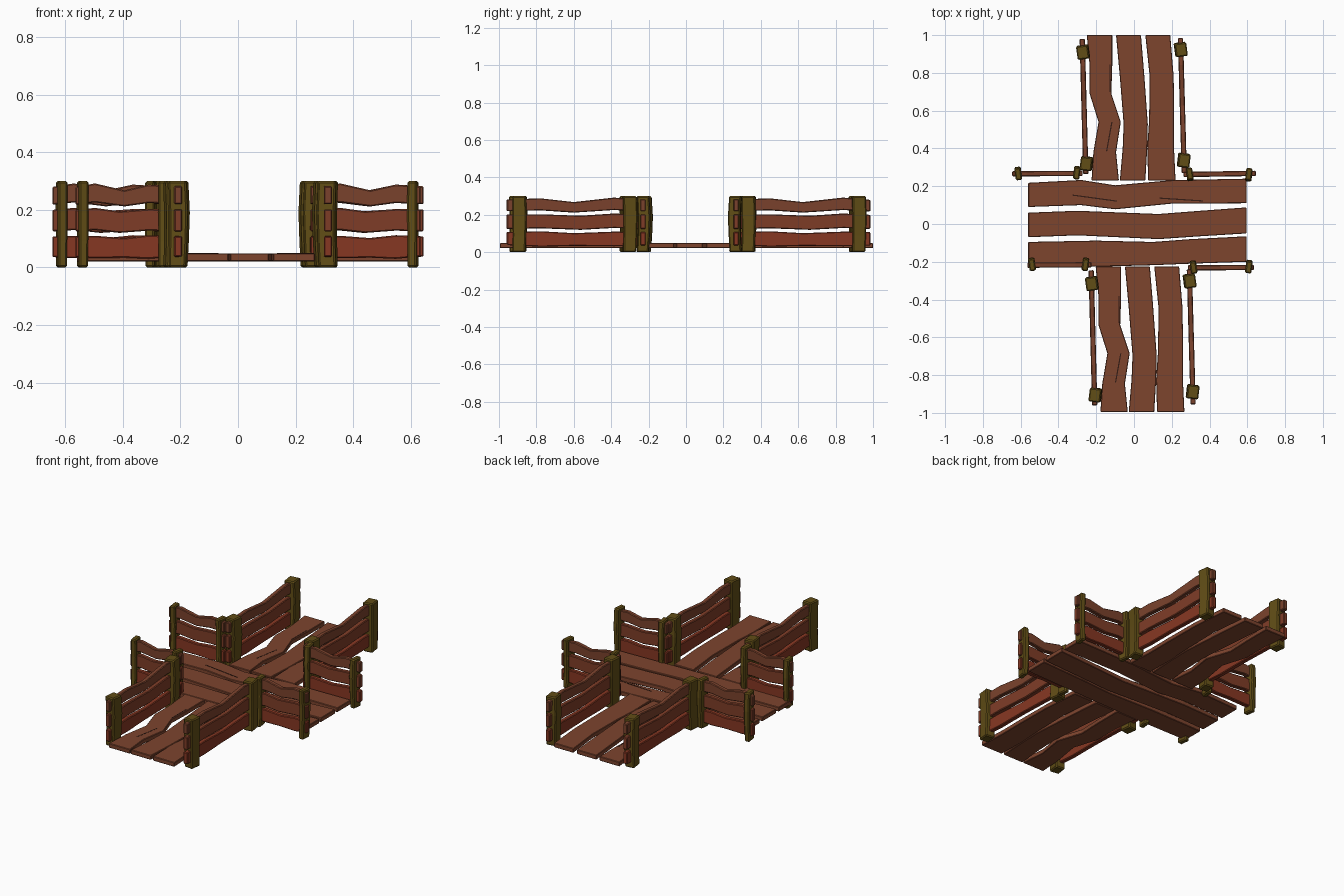
import bpy, bmesh, math
from mathutils import Vector

if "Cube" in bpy.data.objects:
    bpy.data.objects.remove(bpy.data.objects["Cube"])


def mat(name, col):
    m = bpy.data.materials.new(name)
    m.diffuse_color = (*col, 1)
    m.use_nodes = True
    m.node_tree.nodes["Principled BSDF"].inputs["Base Color"].default_value = m.diffuse_color
    return m


DECK = mat("deck_wood", (0.205, 0.058, 0.027))
RAILS = [mat("low_rail_wood", (0.24, 0.038, 0.016)),
         mat("mid_rail_wood", (0.21, 0.046, 0.02)),
         mat("top_rail_wood", (0.195, 0.054, 0.025))]
POST = mat("post_wood", (0.12, 0.075, 0.008))
CRACK = mat("crack_dark", (0.035, 0.012, 0.007))


def loft(name, rings, material, bevel=0.004):
    """Skin a list of four-cornered rings into a closed bar."""
    bm = bmesh.new()
    vs = [[bm.verts.new(p) for p in r] for r in rings]
    for a, b in zip(vs, vs[1:]):
        for i in range(4):
            j = (i + 1) % 4
            bm.faces.new((a[i], a[j], b[j], b[i]))
    bm.faces.new(vs[0])
    bm.faces.new(vs[-1])
    bmesh.ops.recalc_face_normals(bm, faces=bm.faces)
    me = bpy.data.meshes.new(name)
    bm.to_mesh(me)
    bm.free()
    me.materials.append(material)
    ob = bpy.data.objects.new(name, me)
    bpy.context.collection.objects.link(ob)
    if bevel:
        mod = ob.modifiers.new("edge", 'BEVEL')
        mod.width = bevel
        mod.segments = 1
        mod.limit_method = 'ANGLE'
        mod.angle_limit = math.radians(50)
    return ob


def plank(name, pts, along_y, z0=0.022, z1=0.049, material=DECK, bevel=0.003):
    """pts: (position along the plank, low edge, high edge)."""
    rings = []
    for u, a, b in pts:
        ring = [(a, z0), (b, z0), (b, z1), (a, z1)]
        rings.append([(w, u, z) if along_y else (u, w, z) for w, z in ring])
    return loft(name, rings, material, bevel)


def crack(name, p, q, w=0.006):
    """Thin dark split lying on the deck."""
    p, q = Vector((*p, 0.0)), Vector((*q, 0.0))
    d = (q - p).normalized()
    n = Vector((-d.y, d.x, 0)) * w / 2
    z0, z1 = Vector((0, 0, 0.047)), Vector((0, 0, 0.0498))
    loft(name, [[c - n + z0, c + n + z0, c + n + z1, c - n + z1] for c in (p, q)], CRACK, 0)


def post(name, x, y, sx, sy, rot, bend):
    """Crooked square post; bend pushes its middle sideways."""
    rings = []
    for z, s, b in ((0, 0.92, -0.3), (0.09, 0.95, 0.6), (0.19, 1.0, 1), (0.3, 0.97, 0)):
        ring = []
        for i, j in ((-1, -1), (1, -1), (1, 1), (-1, 1)):
            px, py = i * sx * s / 2, j * sy * s / 2
            ring.append((x + bend[0] * b + px * math.cos(rot) - py * math.sin(rot),
                         y + bend[1] * b + px * math.sin(rot) + py * math.cos(rot), z))
        rings.append(ring)
    loft(name, rings, POST, 0.006)


# Rail edges: (fraction of length, bottom z, top z)
RAIL_SHAPES = [
    [(0, .036, .108), (.2, .032, .110), (.5, .034, .102), (.75, .03, .112), (1, .038, .108)],
    [(0, .125, .200), (.2, .130, .207), (.45, .120, .195), (.75, .128, .203), (1, .125, .202)],
    [(0, .218, .280), (.2, .226, .292), (.5, .212, .268), (.75, .224, .288), (1, .220, .282)],
]


def fence(name, p, q, posts, size, bend, thick=0.028):
    """Three wavy rails from p to q and a post at each listed place."""
    p, q = Vector(p), Vector(q)
    d = q - p
    n = Vector((-d.y, d.x)).normalized() * thick / 2
    for k, shape in enumerate(RAIL_SHAPES):
        rings = []
        for t, a, b in shape:
            c = p + d * t
            l, r = c - n, c + n
            rings.append([(l.x, l.y, a), (r.x, r.y, a), (r.x, r.y, b), (l.x, l.y, b)])
        loft(f"{name}_rail_{k + 1}", rings, RAILS[k])
    for k, (x, y) in enumerate(posts):
        post(f"{name}_post_{k + 1}", x, y, *size, math.radians((8, -7)[k]), bend)


# Long walkway: the back half, then the same half shifted to the front
LONG = [
    [(1, -.25, -.115), (.84, -.235, -.115), (.69, -.235, -.12), (.54, -.188, -.07),
     (.38, -.215, -.095), (.23, -.225, -.08)],
    [(1, -.095, .037), (.78, -.075, .055), (.53, -.055, .073), (.4, -.06, .07), (.23, -.075, .06)],
    [(1, .06, .192), (.78, .083, .21), (.55, .08, .213), (.4, .07, .212), (.23, .075, .22)],
]
for side, dx, dy in (("back", 0, 0), ("front", .047, -1.225)):
    for i, pts in enumerate(LONG):
        # front half is pulled in slightly so it ends at y = -1
        plank(f"{side}_deck_plank_{i + 1}",
              [(max(u + dy, -1), a + dx, b + dx) for u, a, b in pts], True)
    crack(f"{side}_crack_1", (-.127 + dx, .845 + dy), (-.127 + dx, .70 + dy))
    crack(f"{side}_crack_2", (-.117 + dx, .54 + dy), (-.145 + dx, .385 + dy))
    fence(f"{side}_left_fence", (-.274 + dx, .98 + dy), (-.255 + dx, .265 + dy),
          [(-.272 + dx, .908 + dy), (-.254 + dx, .318 + dy)], (.064, .074), (.004, .003))
    fence(f"{side}_right_fence", (.246 + dx, .985 + dy), (.266 + dx, .27 + dy),
          [(.25 + dx, .922 + dy), (.266 + dx, .335 + dy)], (.064, .074), (-.004, .003))

# Cross walkway
CROSS = [
    [(-.56, .09, .218), (-.28, .10, .233), (-.1, .078, .205), (.2, .108, .232), (.595, .11, .24)],
    [(-.56, -.07, .06), (-.3, -.06, .07), (.13, -.08, .053), (.35, -.065, .07), (.595, -.05, .088)],
    [(-.56, -.226, -.095), (-.2, -.226, -.088), (.1, -.218, -.095), (.3, -.21, -.08),
     (.595, -.2, -.065)],
]
for i, pts in enumerate(CROSS):
    plank(f"cross_deck_plank_{i + 1}", pts, False, 0.0215, 0.0485)
crack("cross_crack_1", (-.325, .153), (-.09, .121))
crack("cross_crack_2", (.135, .137), (.365, .122))

# Short fences on the cross walkway
S = (.034, .066)
fence("left_back_fence", (-.645, .266), (-.272, .268), [(-.613, .264), (-.303, .268)], S, (0, .006))
fence("right_back_fence", (.262, .262), (.645, .268), [(.295, .266), (.608, .264)], S, (0, -.006))
fence("left_front_fence", (-.565, -.218), (-.225, -.216), [(-.54, -.217), (-.257, -.217)], S, (0, .006))
fence("right_front_fence", (.285, -.232), (.635, -.23), [(.315, -.232), (.608, -.229)], S, (0, .006))
